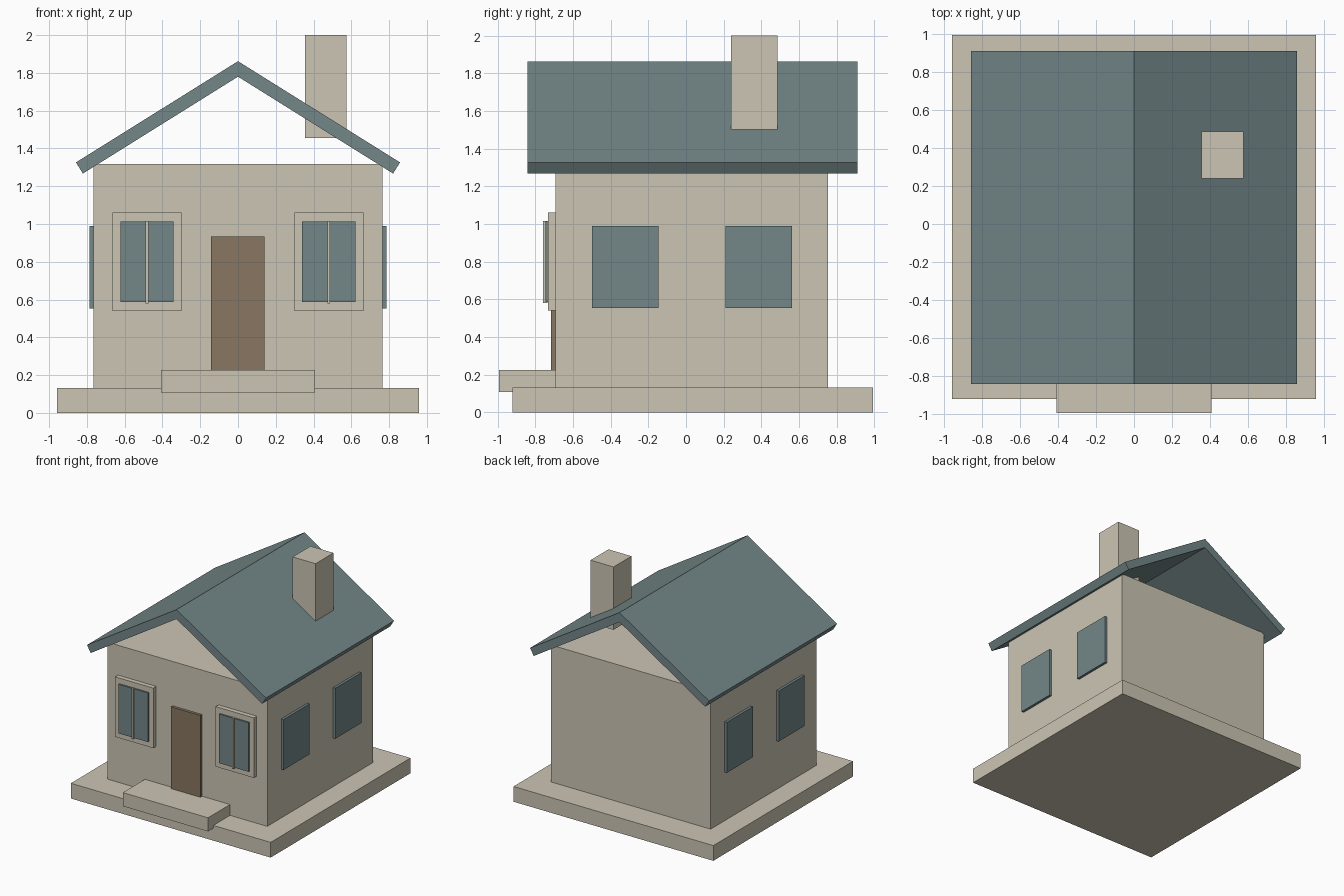
import bpy, bmesh

if "Cube" in bpy.data.objects:
    bpy.data.objects.remove(bpy.data.objects["Cube"])


def material(name, rgb):
    m = bpy.data.materials.new(name)
    m.diffuse_color = (*rgb, 1.0)
    m.use_nodes = True
    m.node_tree.nodes["Principled BSDF"].inputs["Base Color"].default_value = m.diffuse_color
    return m


STONE = material("warm_beige", (0.60, 0.56, 0.455))
SLATE = material("slate_blue", (0.172, 0.24, 0.245))
WOOD = material("door_brown", (0.25, 0.18, 0.12))


def finish(name, bm, mat):
    bmesh.ops.recalc_face_normals(bm, faces=bm.faces)
    mesh = bpy.data.meshes.new(name)
    bm.to_mesh(mesh)
    bm.free()
    mesh.materials.append(mat)
    obj = bpy.data.objects.new(name, mesh)
    bpy.context.collection.objects.link(obj)
    return obj


def box(name, x, y, z, mat):
    """Box given by its (min, max) range on each axis."""
    bm = bmesh.new()
    bmesh.ops.create_cube(bm, size=1.0)
    for v in bm.verts:
        v.co = [r[0] if c < 0 else r[1] for c, r in zip(v.co, (x, y, z))]
    return finish(name, bm, mat)


def extrude_profile(name, points, y, mat):
    """Closed x-z outline extruded along y."""
    bm = bmesh.new()
    face = bm.faces.new([bm.verts.new((px, y[0], pz)) for px, pz in points])
    geom = bmesh.ops.extrude_face_region(bm, geom=[face])["geom"]
    moved = [g for g in geom if isinstance(g, bmesh.types.BMVert)]
    bmesh.ops.translate(bm, verts=moved, vec=(0, y[1] - y[0], 0))
    return finish(name, bm, mat)


# Plinth, doorstep and walls
box("plinth", (-0.957, 0.957), (-0.92, 0.993), (0, 0.132), STONE)
box("doorstep", (-0.408, 0.408), (-0.993, -0.66), (0.108, 0.226), STONE)
box("walls", (-0.765, 0.765), (-0.692, 0.755), (0.13, 1.318), STONE)

# Bent roof slab, open at both gables
extrude_profile("roof", [(0, 1.862), (0.858, 1.326), (0.821, 1.267), (0, 1.78),
                         (-0.821, 1.267), (-0.858, 1.326)], (-0.842, 0.91), SLATE)

# Chimney
box("chimney", (0.355, 0.575), (0.24, 0.485), (1.455, 2.0), STONE)

# Door
box("door", (-0.142, 0.14), (-0.716, -0.68), (0.2, 0.934), WOOD)

# Front windows: frame, glass and centre bar
for side, cx in (("left", -0.482), ("right", 0.481)):
    box(f"front_window_frame_{side}", (cx - 0.183, cx + 0.183), (-0.732, -0.68), (0.54, 1.06), STONE)
    box(f"front_window_glass_{side}", (cx - 0.141, cx + 0.141), (-0.746, -0.72), (0.587, 1.012), SLATE)
    box(f"front_window_bar_{side}", (cx - 0.007, cx + 0.007), (-0.76, -0.735), (0.58, 1.017), STONE)

# Side windows, two on each side wall
for side, s in (("left", -1), ("right", 1)):
    for place, cy in (("front", -0.323), ("back", 0.387)):
        box(f"side_window_{side}_{place}", sorted((s * 0.75, s * 0.787)),
            (cy - 0.177, cy + 0.177), (0.553, 0.99), SLATE)
